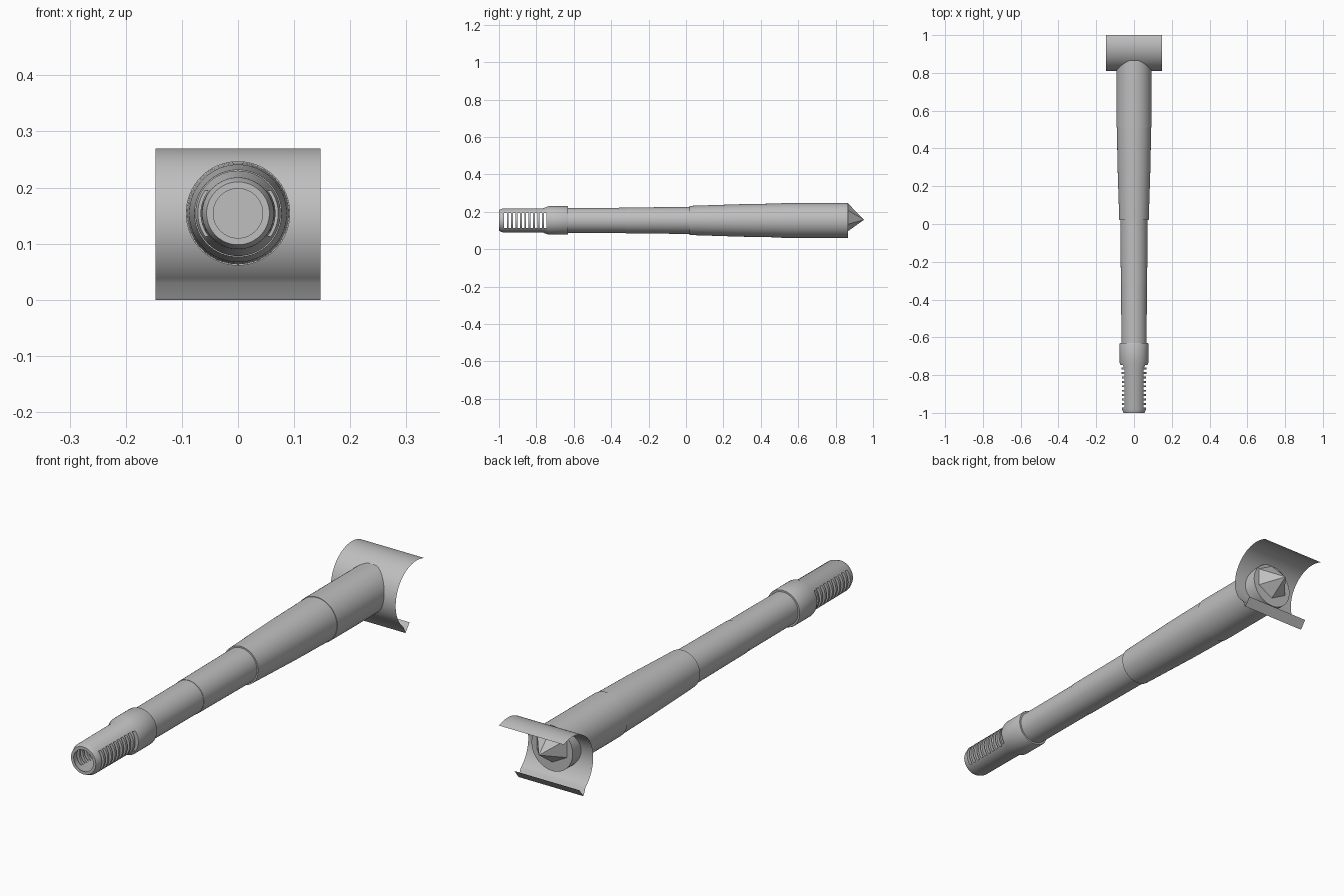
import bpy, bmesh, math
from mathutils import Matrix, Vector

if "Cube" in bpy.data.objects:
    bpy.data.objects.remove(bpy.data.objects["Cube"])

AXIS_Z = 0.154   # height of the long axis

grey = bpy.data.materials.new("plain_grey")
grey.diffuse_color = (0.52, 0.52, 0.52, 1)
grey.use_nodes = True
grey.node_tree.nodes["Principled BSDF"].inputs["Base Color"].default_value = grey.diffuse_color


def finish(name, bm, angle=30, recalc=True):
    if recalc:
        bmesh.ops.recalc_face_normals(bm, faces=bm.faces)
    me = bpy.data.meshes.new(name)
    bm.to_mesh(me)
    bm.free()
    me.materials.append(grey)
    ob = bpy.data.objects.new(name, me)
    bpy.context.collection.objects.link(ob)
    smooth(ob, angle)
    return ob


def smooth(ob, angle=30):
    bpy.ops.object.select_all(action='DESELECT')
    ob.select_set(True)
    bpy.context.view_layer.objects.active = ob
    bpy.ops.object.shade_smooth_by_angle(angle=math.radians(angle))


def lathe(name, profile, sides=64):
    """Turn (y, radius) points about the long axis; both ends meet the axis."""
    bm = bmesh.new()
    verts = [bm.verts.new((r, y, AXIS_Z)) for y, r in profile]
    edges = [bm.edges.new(p) for p in zip(verts, verts[1:])]
    bmesh.ops.spin(bm, geom=verts + edges, cent=(0, 0, AXIS_Z), axis=(0, 1, 0),
                   angle=math.tau, steps=sides, use_merge=False)
    bmesh.ops.remove_doubles(bm, verts=bm.verts, dist=1e-5)
    return finish(name, bm)


# Hollow end fitting with a bore, chamfered mouth and wider collar
fitting = lathe("end_fitting", [
    (-0.72, 0), (-0.72, 0.049), (-0.985, 0.049), (-1.0, 0.044), (-1.0, 0.056),
    (-0.98, 0.064), (-0.765, 0.065), (-0.735, 0.076), (-0.635, 0.076),
    (-0.63, 0.074), (-0.63, 0)])

# Row of slots through both side walls of the fitting
bm = bmesh.new()
for i in range(10):
    m = (Matrix.Translation((0, -0.965 + i * 0.0235, AXIS_Z))
         @ Matrix.Diagonal((0.3, 0.0135, 0.082, 1)))
    bmesh.ops.create_cube(bm, size=1, matrix=m)
cutter = finish("slot_cutter", bm)
cutter.hide_render = True
mod = fitting.modifiers.new("slots", 'BOOLEAN')
mod.operation = 'DIFFERENCE'
mod.solver = 'EXACT'
mod.object = cutter
deps = bpy.context.evaluated_depsgraph_get()
cut_mesh = bpy.data.meshes.new_from_object(fitting.evaluated_get(deps))
fitting.modifiers.clear()
fitting.data = cut_mesh
bpy.data.objects.remove(cutter)
smooth(fitting)

# Stepped shaft
lathe("lower_tube", [(-0.64, 0), (-0.64, 0.067), (-0.32, 0.068), (-0.32, 0.0695),
                     (0.03, 0.072), (0.03, 0)])
lathe("tapered_tube", [(0.02, 0), (0.02, 0.078), (0.3, 0.087), (0.52, 0.091),
                       (0.52, 0)])
lathe("upper_tube", [(0.51, 0), (0.51, 0.093), (0.866, 0.093), (0.866, 0)])

# Faceted point behind the saddle
bm = bmesh.new()
base = [bm.verts.new((0.08 * math.sin(a), 0.865, 0.171 + 0.075 * math.cos(a)))
        for a in (i * math.tau / 6 for i in range(6))]
tip = bm.verts.new((0, 0.952, 0.158))
bm.faces.new(base)
for i in range(6):
    bm.faces.new((base[i], base[(i + 1) % 6], tip))
finish("faceted_point", bm, angle=10)

# Thin curved saddle with a folded lower lip
R, CY, CZ = 0.135, 0.945, 0.135
start, end = math.radians(66), math.radians(231)
path = [(CY + R * math.cos(start + (end - start) * i / 32),
         CZ + R * math.sin(start + (end - start) * i / 32)) for i in range(33)]
path += [(0.871, 0.004), (0.874, 0.0), (0.9, 0.034)]
bm = bmesh.new()
rows = [[bm.verts.new((x, y, z)) for x in (-0.147, 0.147)] for y, z in path]
for a, b in zip(rows, rows[1:]):
    bm.faces.new((a[0], b[0], b[1], a[1]))
bm.normal_update()
finish("saddle", bm, recalc=False)
